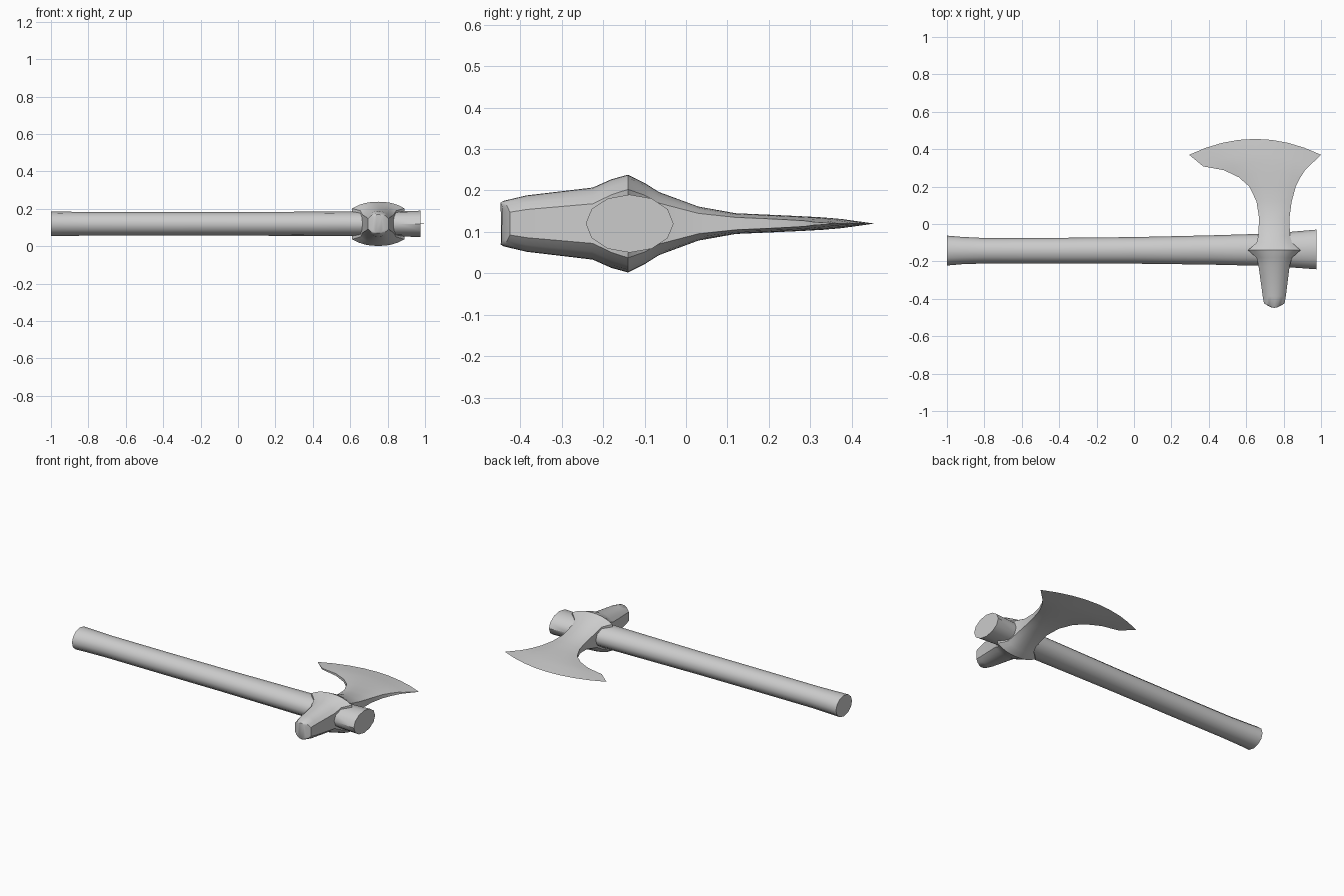
import bpy, bmesh
from math import cos, sin, pi

ZC = 0.12  # mid plane height of the whole axe


def loft(name, rings, angle):
    """Skin closed rings of points, cap both ends, shade smooth by angle."""
    bm = bmesh.new()
    rows = [[bm.verts.new(p) for p in r] for r in rings]
    n = len(rows[0])
    for a, b in zip(rows, rows[1:]):
        for i in range(n):
            j = (i + 1) % n
            bm.faces.new((a[i], a[j], b[j], b[i]))
    bm.faces.new(rows[0])
    if name != "axe_head":
        bm.faces.new(rows[-1])
    bmesh.ops.remove_doubles(bm, verts=bm.verts, dist=0.0005)
    bmesh.ops.recalc_face_normals(bm, faces=bm.faces)
    me = bpy.data.meshes.new(name)
    bm.to_mesh(me)
    bm.free()
    ob = bpy.data.objects.new(name, me)
    bpy.context.collection.objects.link(ob)
    bpy.ops.object.select_all(action='DESELECT')
    ob.select_set(True)
    bpy.context.view_layer.objects.active = ob
    bpy.ops.object.shade_smooth_by_angle(angle=angle * pi / 180)
    return ob


# handle: twelve-sided oval, flared at both ends (x, y centre, y radius, z radius)
stations = [(-1.0, -0.142, 0.080, 0.066), (-0.92, -0.142, 0.073, 0.065),
            (-0.8, -0.143, 0.068, 0.063), (-0.4, -0.143, 0.069, 0.063),
            (0.0, -0.141, 0.071, 0.063), (0.4, -0.139, 0.078, 0.065),
            (0.7, -0.138, 0.086, 0.066), (0.85, -0.137, 0.096, 0.068),
            (0.975, -0.136, 0.106, 0.070)]
loft("handle", [[(x, cy + ry * cos(k * pi / 6), ZC + rz * sin(k * pi / 6))
                 for k in range(12)] for x, cy, ry, rz in stations], 40)

# head: sections from the hammer poll through the eye to the cutting edge
# (y, x left, x right, forward bow, half thickness, thickness ratio at sides)
sections = [(-0.440, 0.722, 0.778, -0.008, 0.050, 0.60),
            (-0.425, 0.695, 0.805, -0.015, 0.055, 0.50),
            (-0.385, 0.688, 0.812, 0, 0.068, 0.50),
            (-0.225, 0.666, 0.832, 0, 0.087, 0.55),
            (-0.180, 0.655, 0.845, 0, 0.107, 0.65),
            (-0.140, 0.610, 0.890, 0, 0.118, 0.70),
            (-0.100, 0.655, 0.845, 0, 0.098, 0.70),
            (-0.065, 0.664, 0.834, 0, 0.076, 0.65),
            (0.030, 0.669, 0.831, 0, 0.041, 0.60),
            (0.120, 0.655, 0.843, 0, 0.025, 0.60),
            (0.200, 0.617, 0.865, 0.01, 0.021, 0.55),
            (0.250, 0.560, 0.890, 0.025, 0.018, 0.50),
            (0.288, 0.480, 0.915, 0.042, 0.015, 0.45),
            (0.308, 0.370, 0.935, 0.068, 0.011, 0.35),
            (0.370, 0.295, 1.000, 0.085, 0.0, 1.0)]
U = [-1, -0.75, -0.5, -0.25, 0, 0.25, 0.5, 0.75, 1]


def head_ring(y, xl, xr, bow, hz, e):
    def pt(u, side):
        x = (xl + xr) / 2 + u * (xr - xl) / 2
        return (x, y + bow * (1 - u * u),
                ZC + side * hz * (1 - (1 - e) * abs(u) ** 2.4))
    return [pt(u, 1) for u in U] + [pt(u, -1) for u in reversed(U)]


loft("axe_head", [head_ring(*s) for s in sections], 35)
